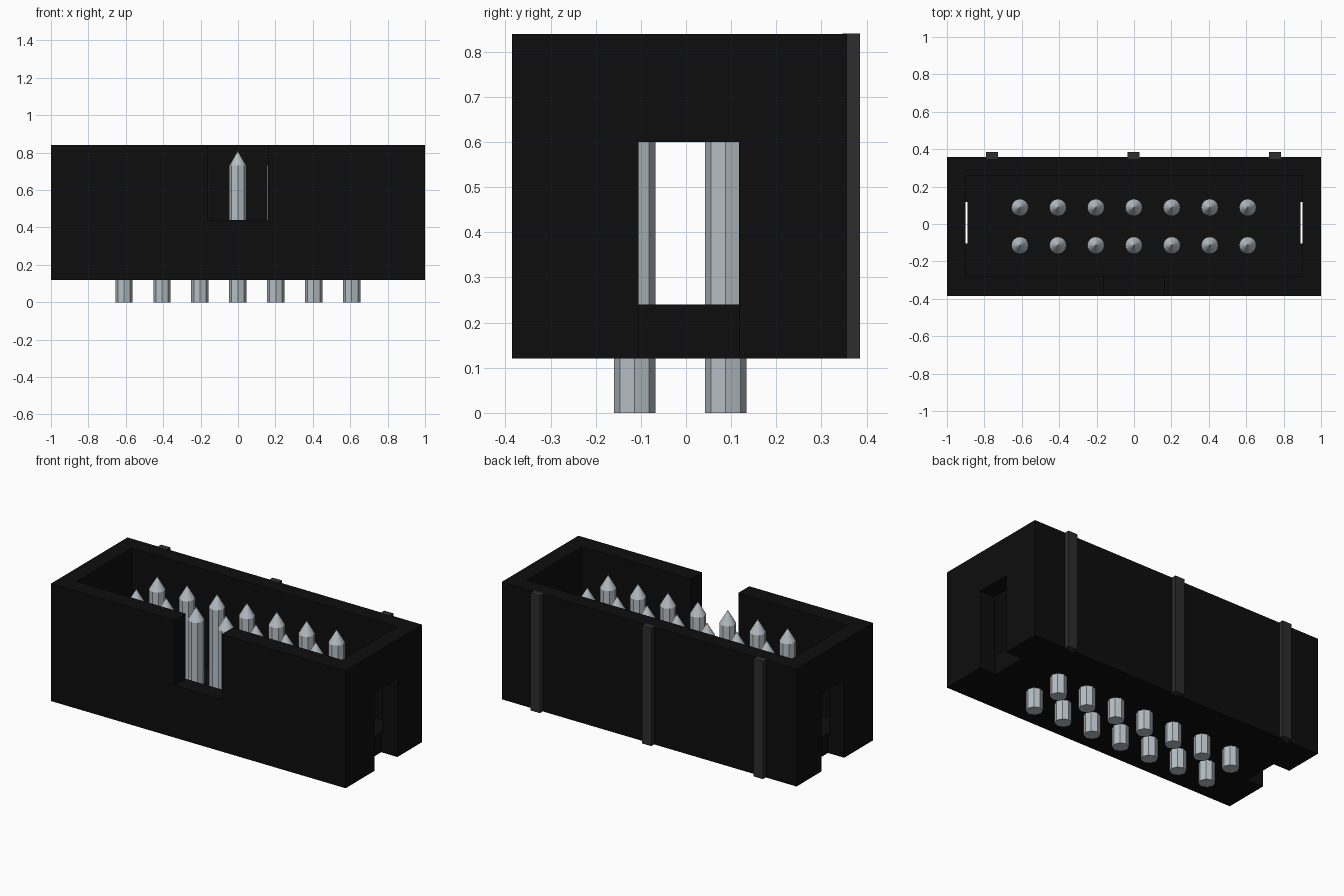
import bpy
import bmesh
from mathutils import Matrix, Vector

old = bpy.data.objects.get("Cube")
if old:
    bpy.data.objects.remove(old, do_unlink=True)


def material(name, rgb):
    mat = bpy.data.materials.new(name)
    mat.use_nodes = True
    colour = (*rgb, 1)
    mat.diffuse_color = colour
    mat.node_tree.nodes["Principled BSDF"].inputs["Base Color"].default_value = colour
    return mat


black = material("black plastic", (0.004, 0.004, 0.004))
grey = material("dark grey plastic", (0.026, 0.026, 0.026))
metal = material("pale metal", (0.47, 0.52, 0.56))


def add_object(name, bm, mat):
    mesh = bpy.data.meshes.new(name)
    bm.to_mesh(mesh)
    bm.free()
    mesh.materials.append(mat)
    obj = bpy.data.objects.new(name, mesh)
    bpy.context.collection.objects.link(obj)
    return obj


def box(name, low, high, mat):
    low, high = Vector(low), Vector(high)
    bm = bmesh.new()
    bmesh.ops.create_cube(bm, size=1, matrix=Matrix.Translation((low + high) / 2)
                          @ Matrix.Diagonal((*(high - low), 1)))
    return add_object(name, bm, mat)


BASE, FLOOR, TOP = 0.12, 0.24, 0.84
FRONT, BACK = -0.385, 0.357

# Open housing: cavity, front key notch and a slot in each end wall
housing = box("housing", (-1, FRONT, BASE), (1, BACK, TOP), black)
cutters = [
    box("cavity_cutter", (-0.9, -0.278, FLOOR), (0.9, 0.258, 1), black),
    box("notch_cutter", (-0.16, -0.5, 0.44), (0.16, -0.2, 1), black),
    box("right_slot_cutter", (-1.1, -0.105, 0), (-0.89, 0.117, 0.6), black),
    box("left_slot_cutter", (0.89, -0.105, 0), (1.1, 0.117, 0.6), black),
]
bpy.context.view_layer.objects.active = housing
for cutter in cutters:
    cutter.hide_render = True
    mod = housing.modifiers.new("cut", 'BOOLEAN')
    mod.operation = 'DIFFERENCE'
    mod.solver = 'EXACT'
    mod.object = cutter
    bpy.ops.object.modifier_apply(modifier=mod.name)
    bpy.data.objects.remove(cutter, do_unlink=True)

# Ribs on the back wall
for side, x in (("right", -0.76), ("middle", -0.002), ("left", 0.754)):
    box(side + "_rib", (x - 0.032, BACK - 0.01, BASE), (x + 0.032, 0.385, TOP + 0.001), grey)


# Pointed contact pins in two rows
def pin(name, x, y):
    bm = bmesh.new()
    shoulder, tip, radius = 0.73, 0.81, 0.046
    bmesh.ops.create_cone(bm, cap_ends=True, segments=8, radius1=radius, radius2=radius,
                          depth=shoulder, matrix=Matrix.Translation((x, y, shoulder / 2)))
    bmesh.ops.create_cone(bm, cap_ends=False, segments=16, radius1=radius, radius2=0,
                          depth=tip - shoulder,
                          matrix=Matrix.Translation((x, y, (shoulder + tip) / 2)))
    bmesh.ops.remove_doubles(bm, verts=bm.verts, dist=0.0001)
    return add_object(name, bm, metal)


for row, y in (("front", -0.114), ("back", 0.088)):
    for i in range(7):
        pin(f"{row}_pin_{i + 1}", (i - 3) * 0.203 - 0.001, y)
